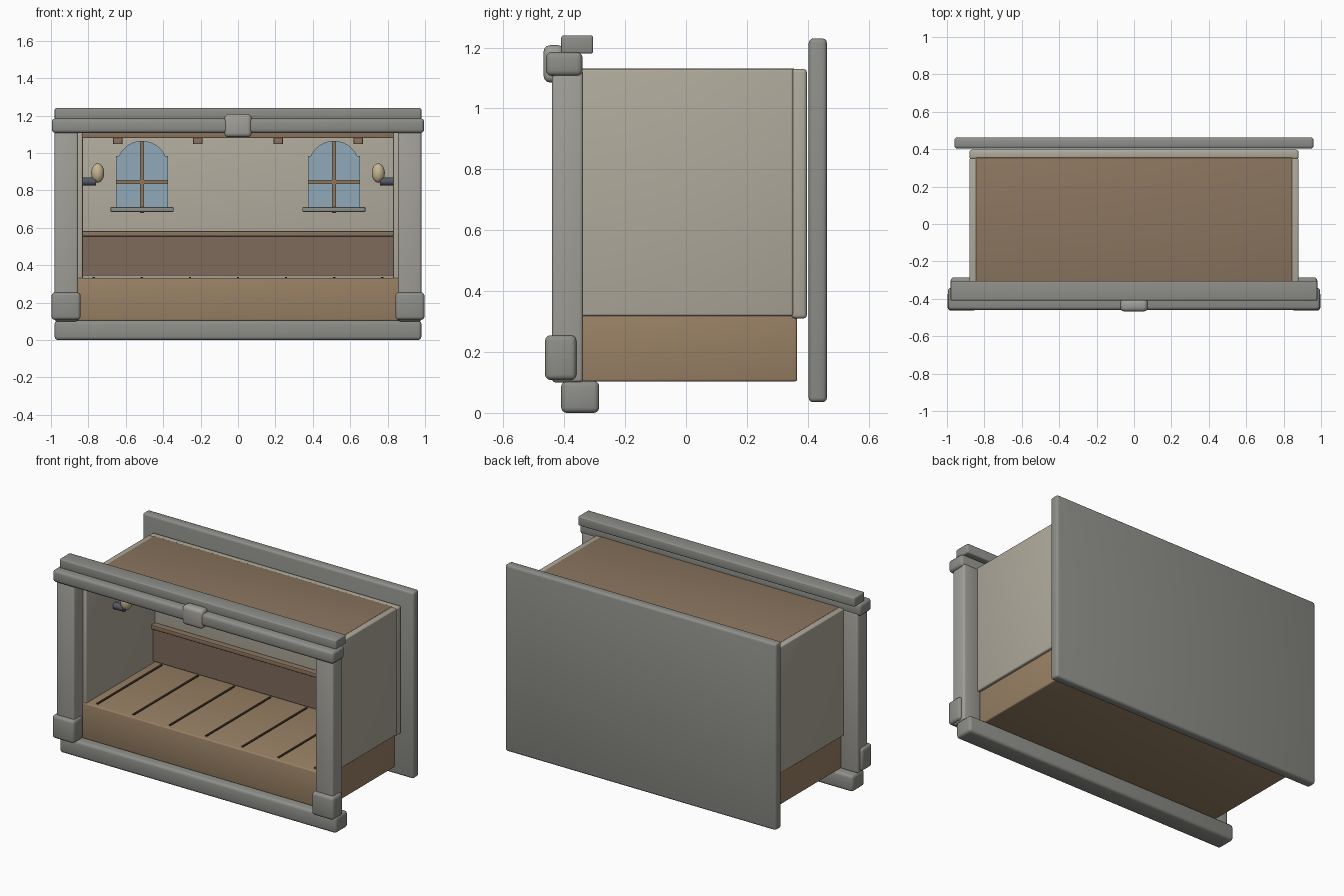
import bpy, bmesh, math

if "Cube" in bpy.data.objects:
    bpy.data.objects.remove(bpy.data.objects["Cube"])

def mat(name, r, g, b):
    m = bpy.data.materials.new(name)
    m.diffuse_color = (r, g, b, 1)
    m.use_nodes = True
    m.node_tree.nodes["Principled BSDF"].inputs["Base Color"].default_value = m.diffuse_color
    return m

STONE = mat("stone", 0.27, 0.27, 0.25)
POST = mat("pale_stone", 0.36, 0.35, 0.32)
PLASTER = mat("plaster", 0.43, 0.40, 0.33)
WOOD = mat("wood", 0.32, 0.22, 0.13)
CEIL = mat("ceiling_wood", 0.26, 0.18, 0.115)
DARK = mat("dark_wood", 0.21, 0.145, 0.105)
GROOVE = mat("groove", 0.06, 0.04, 0.025)
GLASS = mat("glass", 0.28, 0.40, 0.48)
METAL = mat("metal", 0.09, 0.10, 0.13)
GLOW = mat("lamp_globe", 0.55, 0.46, 0.28)

def finish(name, bm, material, smooth=True):
    bmesh.ops.recalc_face_normals(bm, faces=bm.faces)
    me = bpy.data.meshes.new(name)
    bm.to_mesh(me)
    bm.free()
    me.materials.append(material)
    ob = bpy.data.objects.new(name, me)
    bpy.context.collection.objects.link(ob)
    if smooth:
        bpy.ops.object.select_all(action='DESELECT')
        ob.select_set(True)
        bpy.context.view_layer.objects.active = ob
        bpy.ops.object.shade_smooth_by_angle(angle=math.radians(35))
    return ob

def box(name, x, y, z, material, bevel=0.0):
    """Box from (min, max) ranges with optionally rounded edges."""
    bm = bmesh.new()
    bmesh.ops.create_cube(bm, size=1)
    for v in bm.verts:
        v.co = [r[0] + (c + 0.5) * (r[1] - r[0]) for c, r in zip(v.co, (x, y, z))]
    if bevel:
        bmesh.ops.bevel(bm, geom=bm.edges[:], offset=bevel, segments=3,
                        profile=0.5, affect='EDGES', clamp_overlap=True)
    return finish(name, bm, material, bool(bevel))

def mirrored(x, s):
    return tuple(sorted((x[0] * s, x[1] * s)))

# Stone frame: sill, lintel, cap, keystone and back slab
box("bottom_sill", (-0.98, 0.98), (-0.41, -0.285), (0, 0.105), STONE, 0.018)
box("lintel", (-0.995, 0.995), (-0.46, -0.34), (1.107, 1.185), STONE, 0.018)
box("top_cap", (-0.98, 0.98), (-0.41, -0.305), (1.18, 1.24), STONE, 0.008)
box("keystone", (-0.073, 0.073), (-0.468, -0.40), (1.085, 1.208), POST, 0.022)
box("back_slab", (-0.96, 0.96), (0.403, 0.463), (0.035, 1.23), STONE, 0.015)

# Room shell
box("floor_base", (-0.86, 0.86), (-0.355, 0.365), (0.103, 0.332), WOOD, 0.008)
box("back_wall", (-0.88, 0.88), (0.347, 0.397), (0.31, 1.13), PLASTER, 0.012)
box("ceiling", (-0.845, 0.845), (-0.345, 0.355), (1.08, 1.132), CEIL, 0.004)

# Wainscot on the back wall
box("wainscot_panel", (-0.835, 0.835), (0.325, 0.355), (0.345, 0.56), DARK)
box("wainscot_rail", (-0.835, 0.835), (0.308, 0.355), (0.555, 0.582), CEIL, 0.004)

# Floor board grooves and ceiling beams
for i in range(-3, 4):
    box("floor_groove", (i * 0.257 - 0.006, i * 0.257 + 0.006), (-0.325, 0.33),
        (0.325, 0.338), GROOVE)
for cx in (-0.643, -0.215, 0.215, 0.643):
    box("ceiling_beam", (cx - 0.025, cx + 0.025), (-0.325, 0.35), (1.047, 1.085), CEIL, 0.004)

def window(cx):
    # Arched pane narrower than the rectangular part below it
    pts = [(0.14, 0.70), (0.14, 0.985)]
    a0 = math.asin(0.055 / 0.135)
    for k in range(17):
        a = a0 + (math.pi - 2 * a0) * k / 16
        pts.append((0.135 * math.cos(a), 0.93 + 0.135 * math.sin(a)))
    pts += [(-0.14, 0.985), (-0.14, 0.70)]
    bm = bmesh.new()
    f = bm.faces.new([bm.verts.new((cx + px, 0.335, pz)) for px, pz in pts])
    ext = bmesh.ops.extrude_face_region(bm, geom=[f])
    for v in ext["geom"]:
        if isinstance(v, bmesh.types.BMVert):
            v.co.y = 0.352
    finish("window_glass", bm, GLASS)
    box("window_mullion", (cx - 0.01, cx + 0.01), (0.322, 0.35), (0.68, 1.063), CEIL)
    box("window_crossbar", (cx - 0.14, cx + 0.14), (0.322, 0.35), (0.835, 0.857), CEIL)
    box("window_sill", (cx - 0.168, cx + 0.168), (0.295, 0.35), (0.685, 0.711), STONE, 0.005)

def lamp(s):
    # Wall lamp: round arm along x with an egg-shaped globe
    bm = bmesh.new()
    bmesh.ops.create_cone(bm, cap_ends=True, segments=16, radius1=0.022, radius2=0.022, depth=0.08)
    for v in bm.verts:
        v.co = (s * 0.80 + v.co.z, -0.06 + v.co.y, 0.848 + v.co.x)
    finish("lamp_arm", bm, METAL)
    bm = bmesh.new()
    bmesh.ops.create_uvsphere(bm, u_segments=20, v_segments=12, radius=1)
    for v in bm.verts:
        v.co = (s * 0.75 + v.co.x * 0.035, -0.06 + v.co.y * 0.035, 0.893 + v.co.z * 0.052)
    finish("lamp_globe", bm, GLOW)

# Parts repeated on the left and right
for s in (-1, 1):
    box("side_wall", mirrored((0.83, 0.88), s), (-0.35, 0.352), (0.318, 1.13), PLASTER, 0.008)
    box("front_post", mirrored((0.855, 0.98), s), (-0.44, -0.338), (0.10, 1.125), POST, 0.012)
    box("post_base", mirrored((0.842, 0.997), s), (-0.463, -0.36), (0.108, 0.255), STONE, 0.018)
    window(s * 0.513)
    lamp(s)
